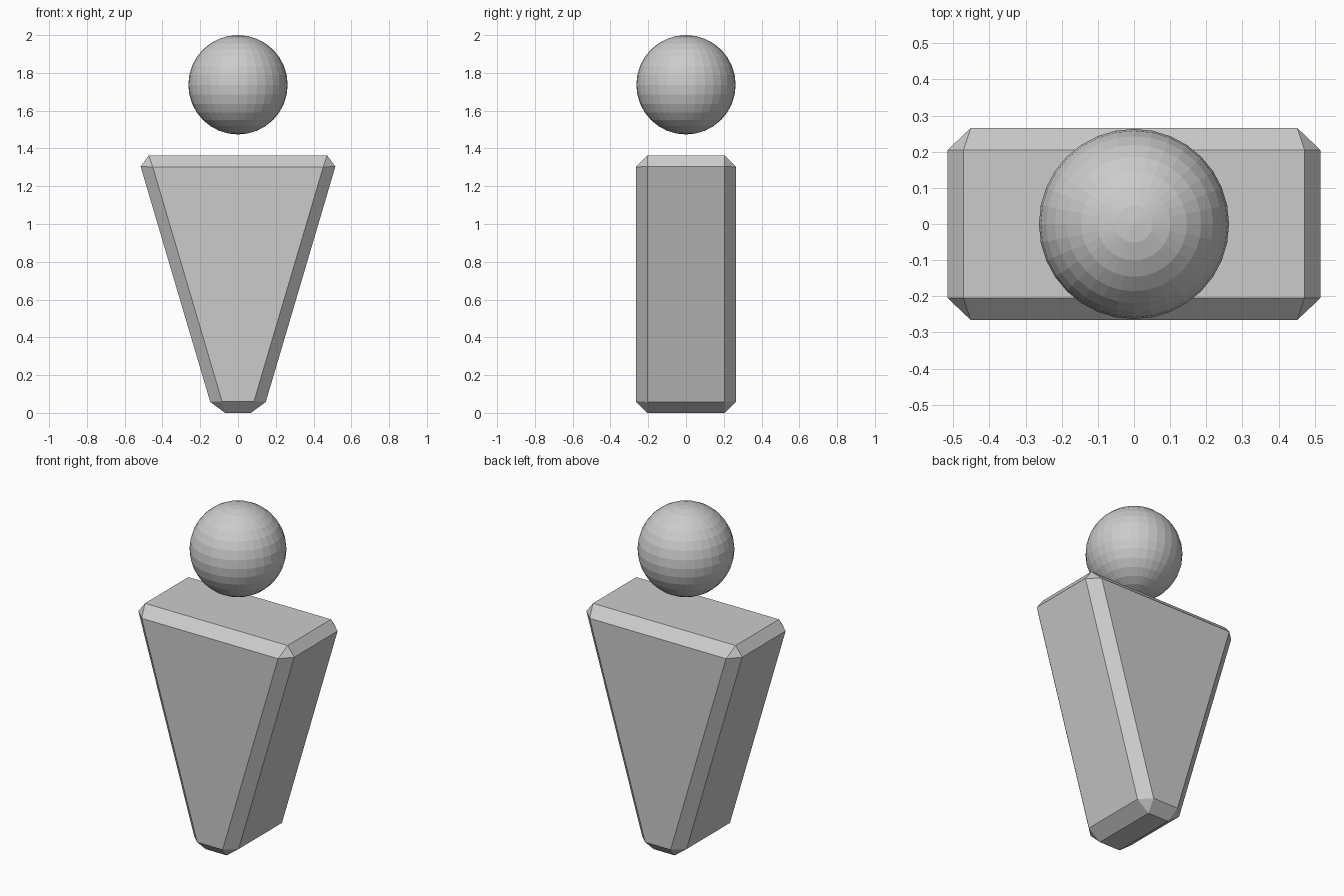
import bpy
import bmesh

if "Cube" in bpy.data.objects:
    bpy.data.objects.remove(bpy.data.objects["Cube"])

HEIGHT = 1.363
HALF_DEPTH = 0.266
HALF_BOTTOM, HALF_TOP = 0.13, 0.533

# Torso: box tapered towards the bottom, with chamfered edges
bm = bmesh.new()
bmesh.ops.create_cube(bm, size=2)
for v in bm.verts:
    half_width = HALF_TOP if v.co.z > 0 else HALF_BOTTOM
    v.co = (v.co.x * half_width, v.co.y * HALF_DEPTH, HEIGHT if v.co.z > 0 else 0)
mesh = bpy.data.meshes.new("torso")
bm.to_mesh(mesh)
bm.free()
torso = bpy.data.objects.new("torso", mesh)
bpy.context.collection.objects.link(torso)
bevel = torso.modifiers.new("chamfer", "BEVEL")
bevel.width = 0.061
bevel.segments = 1
bevel.limit_method = "NONE"

# Head: flat-shaded sphere floating above the torso
bpy.ops.mesh.primitive_uv_sphere_add(segments=32, ring_count=16, radius=0.263,
                                     location=(0, 0, 1.737))
bpy.context.object.name = "head"
